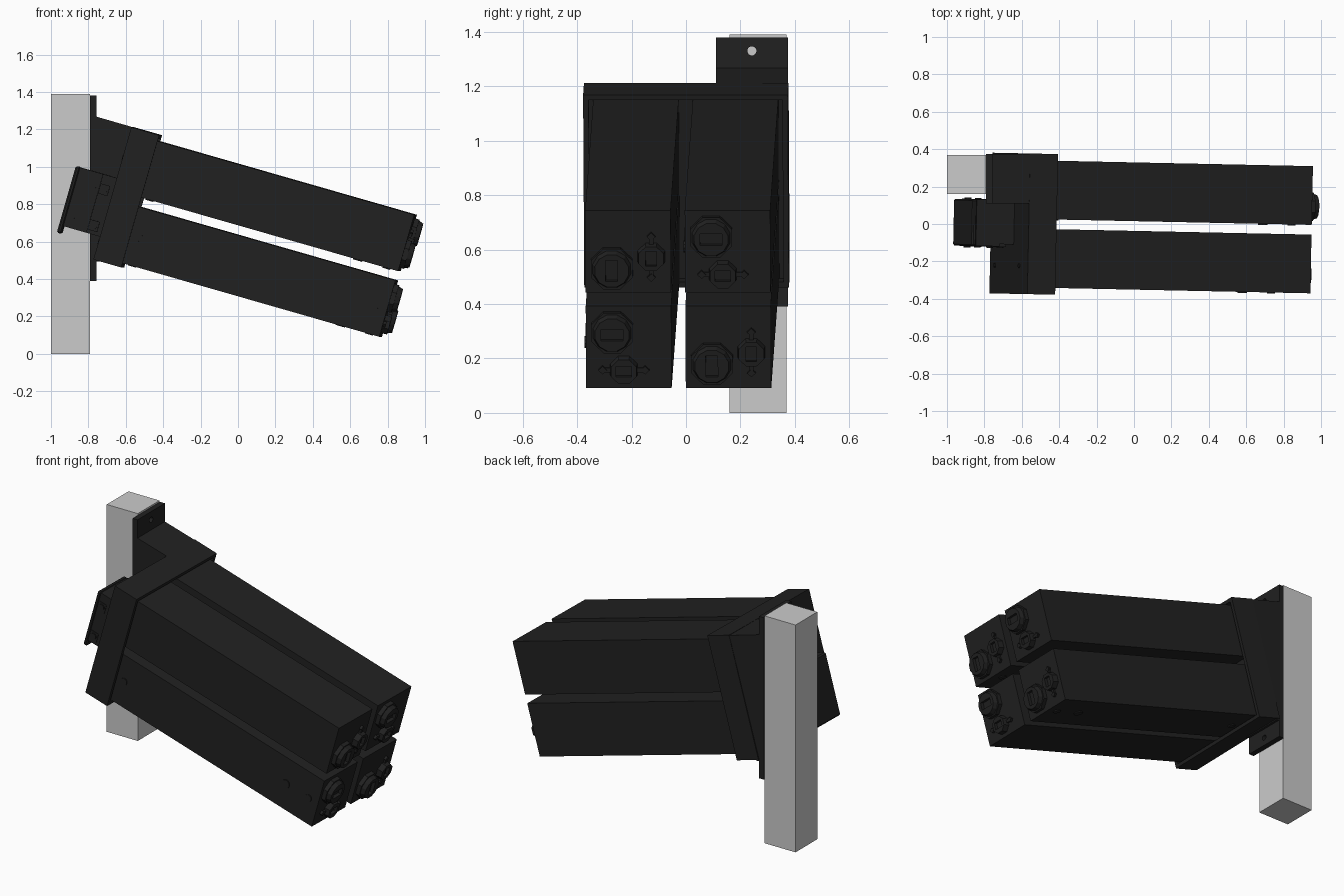
import bpy, bmesh
from math import radians, pi
from mathutils import Matrix, Vector

if "Cube" in bpy.data.objects:
    bpy.data.objects.remove(bpy.data.objects["Cube"])

dark = bpy.data.materials.new("dark_paint")
dark.diffuse_color = (0.015, 0.015, 0.015, 1)
dark.use_nodes = True
dark.node_tree.nodes["Principled BSDF"].inputs["Base Color"].default_value = dark.diffuse_color
T = Matrix.Translation
I = Matrix.Identity(4)
# Launcher frame: local x runs down the tubes, local origin is the collar front centre
M = T((-0.515, 0, 0.815)) @ Matrix.Rotation(radians(-1.2), 4, 'Z') @ Matrix.Rotation(radians(16), 4, 'Y')


def finish(name, bm, frame=I, mat=dark):
    bmesh.ops.recalc_face_normals(bm, faces=bm.faces[:])
    me = bpy.data.meshes.new(name)
    bm.to_mesh(me)
    bm.free()
    ob = bpy.data.objects.new(name, me)
    bpy.context.collection.objects.link(ob)
    ob.matrix_world = frame
    if mat:
        me.materials.append(mat)
    return ob


def add_box(bm, lo, hi):
    lo, hi = Vector(lo), Vector(hi)
    m = T((lo + hi) / 2) @ Matrix.Diagonal((*(hi - lo), 1))
    return bmesh.ops.create_cube(bm, size=1, matrix=m)["verts"]


def box(name, lo, hi, frame=I, mat=dark, bevel=0):
    bm = bmesh.new()
    add_box(bm, lo, hi)
    if bevel:
        bmesh.ops.bevel(bm, geom=bm.edges[:], offset=bevel, segments=1, affect='EDGES')
    return finish(name, bm, frame, mat)


def add_cyl(bm, axis, a, b, c0, c1, r, sides, r2=None):
    """Cylinder along axis X or Y from a to b; c0, c1 are the other two coordinates."""
    mid = (a + b) / 2
    if axis == 'X':
        m = T((mid, c0, c1)) @ Matrix.Rotation(pi / 2, 4, 'Y')
    else:
        m = T((c0, mid, c1)) @ Matrix.Rotation(-pi / 2, 4, 'X')
    m = m @ Matrix.Rotation(pi / sides, 4, 'Z')
    bmesh.ops.create_cone(bm, cap_ends=True, segments=sides, radius1=r,
                          radius2=r if r2 is None else r2, depth=abs(b - a), matrix=m)


def cut(ob, cutter):
    mod = ob.modifiers.new("cut", 'BOOLEAN')
    mod.operation = 'DIFFERENCE'
    mod.solver = 'EXACT'
    mod.object = cutter
    cutter.hide_render = True
    bpy.context.view_layer.objects.active = ob
    bpy.ops.object.modifier_apply(modifier="cut")
    bpy.data.objects.remove(cutter)


# Grey post
box("post", (-1, 0.16, 0), (-0.79, 0.37, 1.39), mat=None)

# Mounting plate with bolt holes at both ends
plate = box("mounting_plate", (-0.79, 0.11, 0.39), (-0.757, 0.375, 1.38))
holes = bmesh.new()
for z in (0.44, 1.33):
    add_cyl(holes, 'X', -0.85, -0.7, 0.242, z, 0.017, 12)
cut(plate, finish("hole_cutter", holes))

# Wedge bracket between plate and collar
bm = bmesh.new()
pts = [(-0.785, 0.5), (-0.785, 1.275), (-0.757, 1.268), (-0.54, 1.205), (-0.74, 0.492)]
face = bm.faces.new([bm.verts.new((x, 0.11, z)) for x, z in pts])
ext = bmesh.ops.extrude_face_region(bm, geom=[face])
bmesh.ops.translate(bm, vec=(0, 0.265, 0), verts=[v for v in ext["geom"] if isinstance(v, bmesh.types.BMVert)])
finish("wedge_bracket", bm)

# Collar with recessed front
collar = box("collar", (-0.155, -0.376, -0.368), (0, 0.376, 0.368), M)
cut(collar, box("recess_cutter", (-0.05, -0.356, -0.348), (0.1, 0.356, 0.348), M))

# Bolts on the collar back
bm = bmesh.new()
for w in (-0.27, 0.2):
    add_cyl(bm, 'X', -0.16, -0.15, -0.225, w, 0.014, 8)
finish("collar_bolts", bm, M)

# Four tubes; alternate ones are turned a quarter about their own axis
E = 1.428
H = 0.157
for label, cy, cw, ang in (("upper_left", -0.183, 0.178, 0), ("upper_right", 0.183, 0.178, -90),
                           ("lower_left", -0.183, -0.187, -90), ("lower_right", 0.183, -0.187, 0)):
    F = M @ T((0, cy, cw)) @ Matrix.Rotation(radians(ang), 4, 'X')
    box(label + "_tube", (-0.06, -H, -H), (E, H, H), F)

    # Large socket with upright slot
    bm = bmesh.new()
    y, w = -0.06, -0.06
    add_cyl(bm, 'X', E - 0.01, E + 0.025, y, w, 0.083, 8)
    big = finish(label + "_large_socket", bm, F)
    bm = bmesh.new()
    add_cyl(bm, 'X', E + 0.02, E + 0.05, y, w, 0.074, 12, 0.064)
    rim = finish(label + "_large_rim", bm, F)
    cut(rim, box("slot_cutter", (E + 0.03, y - 0.022, w - 0.04), (E + 0.1, y + 0.022, w + 0.04), F))

    # Small socket with two ears
    bm = bmesh.new()
    y, w = 0.085, -0.018
    add_cyl(bm, 'X', E - 0.01, E + 0.034, y, w, 0.056, 8, 0.05)
    small = finish(label + "_small_socket", bm, F)
    cut(small, box("slot_cutter", (E + 0.015, y - 0.02, w - 0.028), (E + 0.1, y + 0.02, w + 0.028), F))
    bm = bmesh.new()
    for s in (-1, 1):
        add_box(bm, (E - 0.01, y - 0.008, w + s * 0.062 - 0.02), (E + 0.012, y + 0.008, w + s * 0.062 + 0.02))
        m = T((E, y, w + s * 0.078)) @ Matrix.Rotation(pi / 4, 4, 'X') @ Matrix.Diagonal((0.03, 0.022, 0.022, 1))
        bmesh.ops.create_cube(bm, size=1, matrix=m)
    finish(label + "_socket_ears", bm, F)

    # Screws along one side (side -y when turned, underside otherwise)
    S = M @ T((0, cy, cw)) @ Matrix.Rotation(0 if ang else pi / 2, 4, 'X')
    bm = bmesh.new()
    for u, r in ((0.043, 0.022), (1.2, 0.026), (1.36, 0.022)):
        add_cyl(bm, 'Y', -H - 0.006, -H + 0.01, u, 0, r, 10)
    finish(label + "_side_screws", bm, S)

# Rear control box with cover plate and side fasteners
box("rear_box", (-0.365, -0.112, -0.242), (-0.15, 0.112, 0.084), M)
box("rear_cover", (-0.388, -0.125, -0.285), (-0.362, 0.125, 0.086), M, bevel=0.008)
bm = bmesh.new()
for s in (-1, 1):
    add_box(bm, (-0.364, s * 0.118 - 0.006, -0.242), (-0.235, s * 0.118 + 0.006, 0.084))
    for w in (0.005, -0.195):
        for u in (-0.335, -0.208):
            add_box(bm, (u - 0.026, s * 0.118 - 0.009, w - 0.028), (u + 0.026, s * 0.118 + 0.009, w + 0.028))
            add_cyl(bm, 'Y', s * 0.1, s * 0.133, u, w, 0.019, 10)
        add_cyl(bm, 'Y', s * 0.1, s * 0.128, -0.27, w, 0.017, 10)
finish("rear_box_fasteners", bm, M)
